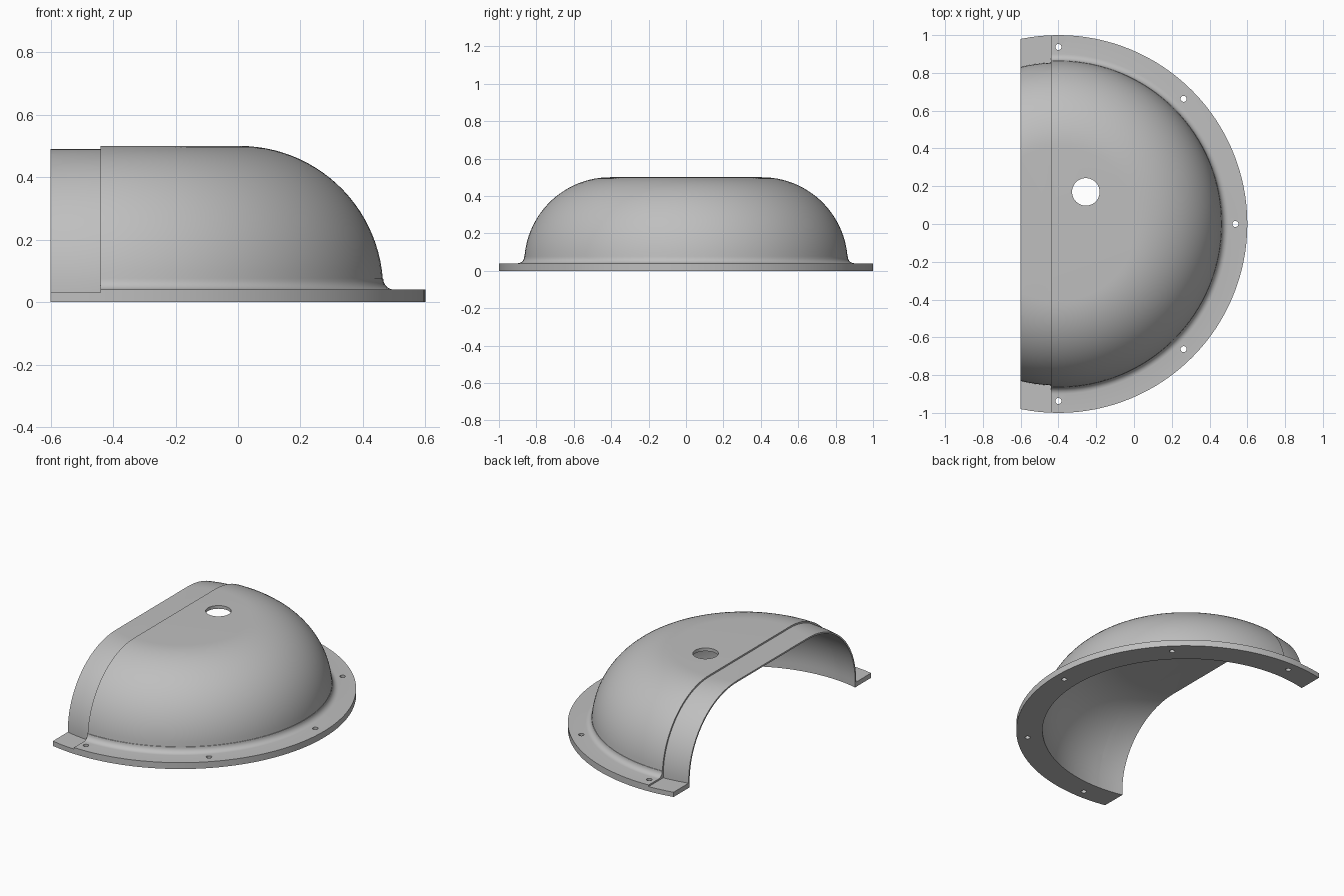
import bpy, bmesh
from math import sin, cos, radians, pi
from mathutils import Matrix, Vector

cube = bpy.data.objects.get("Cube")
if cube:
    bpy.data.objects.remove(cube, do_unlink=True)

AXIS_X = -0.4      # centre of the revolved shell
STEP_X = -0.44     # where the recessed lip starts
END_X = -0.6       # open end
ARC_R, ARC_Z = 0.405, 0.04

grey = bpy.data.materials.new("plain grey")
grey.use_nodes = True
colour = (0.52, 0.52, 0.52, 1)
grey.diffuse_color = colour
grey.node_tree.nodes["Principled BSDF"].inputs["Base Color"].default_value = colour


def arc(r, z, radius, start, end, steps):
    angles = [radians(start + (end - start) * i / steps) for i in range(steps + 1)]
    return [(r + radius * cos(a), z + radius * sin(a)) for a in angles]


def revolve(profile):
    """Spin a closed (radius, height) profile about the vertical axis."""
    bm = bmesh.new()
    verts = [bm.verts.new((AXIS_X + r, 0, z)) for r, z in profile]
    edges = [bm.edges.new(pair) for pair in zip(verts, verts[1:])]
    bmesh.ops.spin(bm, geom=verts + edges, cent=(AXIS_X, 0, 0), axis=(0, 0, 1),
                   angle=2 * pi, steps=128)
    bmesh.ops.remove_doubles(bm, verts=bm.verts, dist=0.0001)
    bmesh.ops.recalc_face_normals(bm, faces=bm.faces)
    return bm


def cut(bm, x, side, fill):
    """Remove everything beyond x on the given side, closing the section."""
    geom = bm.verts[:] + bm.edges[:] + bm.faces[:]
    bmesh.ops.bisect_plane(bm, geom=geom, plane_co=(x, 0, 0),
                           plane_no=(side, 0, 0), clear_outer=True)
    if fill:
        rim = [e for e in bm.edges if e.is_boundary]
        bmesh.ops.holes_fill(bm, edges=rim, sides=0)
        bmesh.ops.recalc_face_normals(bm, faces=bm.faces)


def make_object(name, bm):
    mesh = bpy.data.meshes.new(name)
    bm.to_mesh(mesh)
    bm.free()
    mesh.materials.append(grey)
    obj = bpy.data.objects.new(name, mesh)
    bpy.context.collection.objects.link(obj)
    return obj


def smooth(obj):
    bpy.ops.object.select_all(action='DESELECT')
    obj.select_set(True)
    bpy.context.view_layer.objects.active = obj
    bpy.ops.object.shade_smooth_by_angle(angle=radians(30))


inner = [(0.845, 0)] + arc(ARC_R, ARC_Z, 0.44, 0, 90, 24) + [(0, 0.48)]

# Domed shell with filleted foot and bolt flange
dome_profile = ([(0, 0.5)] + arc(ARC_R, ARC_Z, 0.46, 90, 4.5, 24)
                + arc(0.9, 0.075, 0.035, 180, 270, 6)
                + [(1, 0.04), (1, 0)] + inner)
bm = revolve(dome_profile)
cut(bm, STEP_X, -1, True)
dome = make_object("domed_shell", bm)

# Recessed joining lip, slightly smaller and with a thinner flange
lip_profile = ([(0, 0.49)] + arc(ARC_R, ARC_Z, 0.45, 90, 0, 24)
               + [(0.855, 0.03), (1, 0.03), (1, 0)] + inner)
bm = revolve(lip_profile)
cut(bm, END_X, -1, True)
cut(bm, STEP_X, 1, False)
lip = make_object("joining_lip", bm)

# Top port and five bolt holes
holes = [(-0.255, 0.17, 0.073)]
for i in range(5):
    a = radians(-90 + 45 * i)
    holes.append((AXIS_X + 0.937 * cos(a), 0.937 * sin(a), 0.016))
bm = bmesh.new()
for x, y, radius in holes:
    bmesh.ops.create_cone(bm, cap_ends=True, segments=40, radius1=radius, radius2=radius,
                          depth=2, matrix=Matrix.Translation(Vector((x, y, 0))))
cutter = make_object("hole_cutter", bm)
cutter.hide_render = True

mod = dome.modifiers.new("holes", 'BOOLEAN')
mod.operation = 'DIFFERENCE'
mod.solver = 'EXACT'
mod.object = cutter
bpy.context.view_layer.update()
drilled = bpy.data.meshes.new_from_object(
    dome.evaluated_get(bpy.context.evaluated_depsgraph_get()))
dome.modifiers.clear()
dome.data = drilled
bpy.data.objects.remove(cutter, do_unlink=True)

for part in (dome, lip):
    smooth(part)
